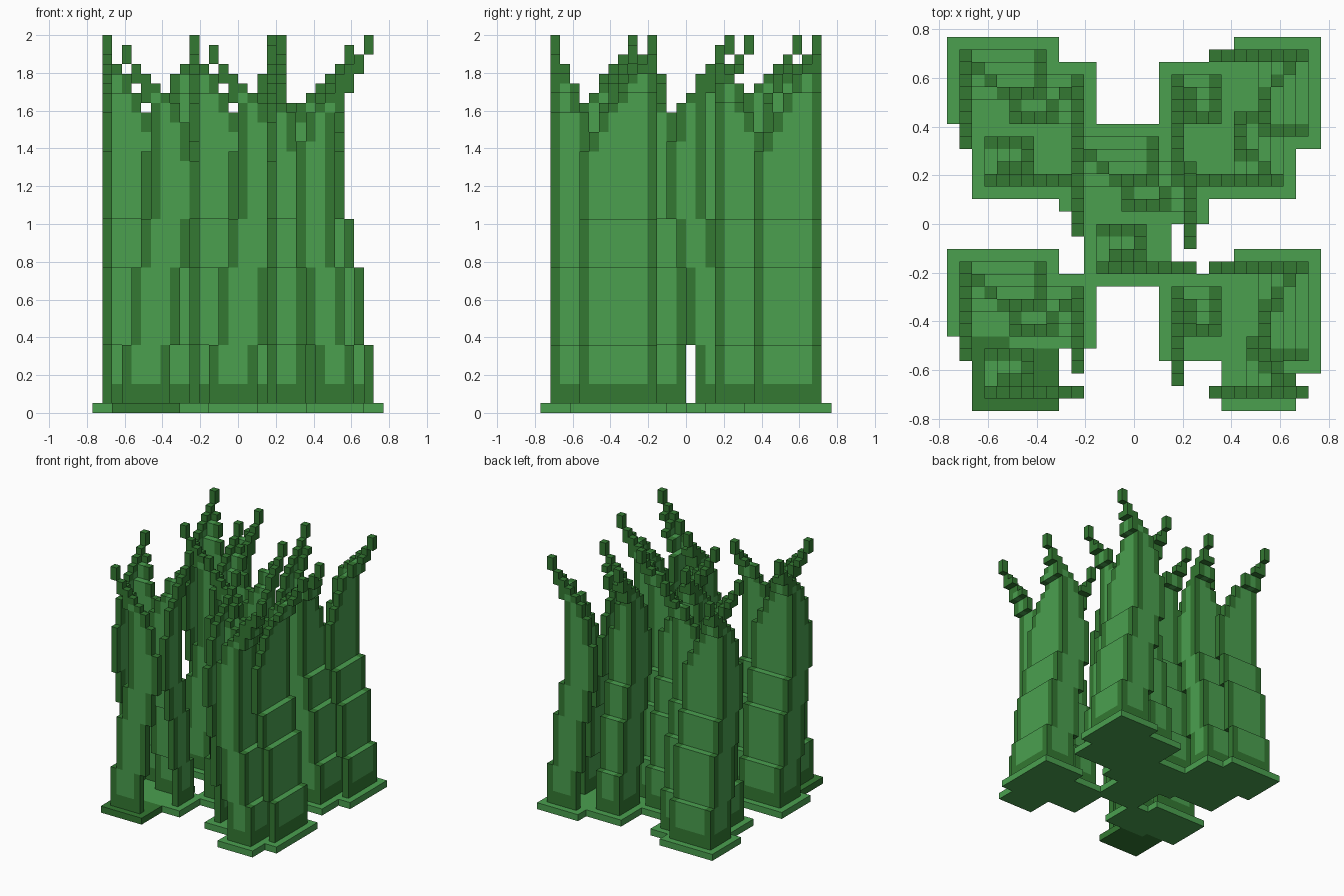
import bpy

if "Cube" in bpy.data.objects:
    bpy.data.objects.remove(bpy.data.objects["Cube"])

U = 2 / 39          # edge length of one cube
TOP = 39            # height of the plant in cubes

def material(name, rgb):
    m = bpy.data.materials.new(name)
    m.diffuse_color = (*rgb, 1)
    m.use_nodes = True
    m.node_tree.nodes["Principled BSDF"].inputs["Base Color"].default_value = m.diffuse_color
    return m

MATS = [material("light green", (0.069, 0.350, 0.078)),
        material("dark green", (0.033, 0.190, 0.032))]
LIGHT, DARK = 0, 1

# Blades: corner x, y, arm direction x, y, arm length x, y, leaning axis, height, tip curl
def west_clump(dx, dy):
    return [(-14 + dx, 13 + dy, 1, -1, 7, 5, 'y', 39, 0),
            (-5 + dx, 11 + dy, -1, -1, 6, 4, 'y', 39, 0),
            (-12 + dx, 3 + dy, 1, 1, 5, 4, 'x', 38, 0)]

CLUMPS = {
    "back_left_grass": west_clump(0, 0),
    "middle_grass": west_clump(9, -7),
    "front_left_grass": west_clump(0, -17),
    "back_right_grass": [(13, 13, -1, -1, 5, 7, 'x', 39, 0),
                         (11, 3, -1, 1, 5, 6, 'x', 38, 0),
                         (3, 11, 1, -1, 4, 5, 'y', 39, 0)],
    "front_right_grass": [(13, -4, -1, -1, 5, 8, 'x', 39, 0),
                          (11, -14, -1, 1, 4, 5, 'x', 39, -2),
                          (3, -6, 1, -1, 4, 5, 'y', 38, 0)],
}

cells = {}          # cube position -> (colour, clump name)

def put(p, col, owner):
    if p not in cells:
        cells[p] = (col, owner)

def lean(z, top, curl):
    """Blades lean inward going up, then curl back out at the tip."""
    z += TOP - top if z > 25 else 0
    if curl:        # the front blade curls past its own foot
        steps = ((7, 0), (15, 1), (31, 2), (33, 1), (35, 0), (37, -1))
    else:
        steps = ((7, 0), (15, 1), (20, 2), (33, 3), (35, 2), (37, 1))
    for limit, off in steps:
        if z < limit:
            return off
    return curl

def length(full, z, top):
    """Arm length tapers to one cube near the tip."""
    start, end = top - 14, top - 3
    if z <= start:
        return full
    if z >= end:
        return 1
    return max(1, round(1 + (full - 1) * ((end - z) / (end - start)) ** 0.7))

def blade(owner, cx, cy, ax, ay, lx, ly, axis, top, curl):
    for z in range(1, top):
        off = lean(z, top, curl)
        x0 = cx + ax * off * (axis == 'x')
        y0 = cy + ay * off * (axis == 'y')
        for full, vx, vy in ((lx, ax, 0), (ly, 0, ay)):
            n = length(full, z, top)
            for i in range(n):
                inside = 0 < i < n - 1 and 3 <= z < top - 4
                put((x0 + vx * i, y0 + vy * i, z), LIGHT if inside else DARK, owner)

def base(owner, cx, cy, ax, ay, lx, ly, axis, top, curl):
    """Ground plate one cube larger than the foot of the blade."""
    col = DARK if (cx, cy) == (-12, -14) else LIGHT
    for i in range(-1, lx + 1):
        for j in range(-1, ly + 1):
            if (i, j) != (lx, ly):
                put((cx + ax * i, cy + ay * j, 0), col, owner)

for name, blades in CLUMPS.items():
    for b in blades:
        base(name, *b)
        blade(name, *b)

# Outward faces of a cube: direction and corner loop
FACES = [((1, 0, 0), ((1, 0, 0), (1, 1, 0), (1, 1, 1), (1, 0, 1))),
         ((-1, 0, 0), ((0, 1, 0), (0, 0, 0), (0, 0, 1), (0, 1, 1))),
         ((0, 1, 0), ((1, 1, 0), (0, 1, 0), (0, 1, 1), (1, 1, 1))),
         ((0, -1, 0), ((0, 0, 0), (1, 0, 0), (1, 0, 1), (0, 0, 1))),
         ((0, 0, 1), ((0, 0, 1), (1, 0, 1), (1, 1, 1), (0, 1, 1))),
         ((0, 0, -1), ((0, 1, 0), (1, 1, 0), (1, 0, 0), (0, 0, 0)))]

# One mesh per clump, made of the exposed cube faces only
for name in CLUMPS:
    index, faces, cols = {}, [], []
    for (x, y, z), (col, owner) in cells.items():
        if owner != name:
            continue
        for (dx, dy, dz), loop in FACES:
            if (x + dx, y + dy, z + dz) in cells:
                continue
            faces.append([index.setdefault((x + a, y + b, z + c), len(index))
                          for a, b, c in loop])
            cols.append(col)
    mesh = bpy.data.meshes.new(name)
    mesh.from_pydata([(x * U, y * U, z * U) for x, y, z in index], [], faces)
    for m in MATS:
        mesh.materials.append(m)
    mesh.polygons.foreach_set("material_index", cols)
    mesh.update()
    bpy.context.collection.objects.link(bpy.data.objects.new(name, mesh))
